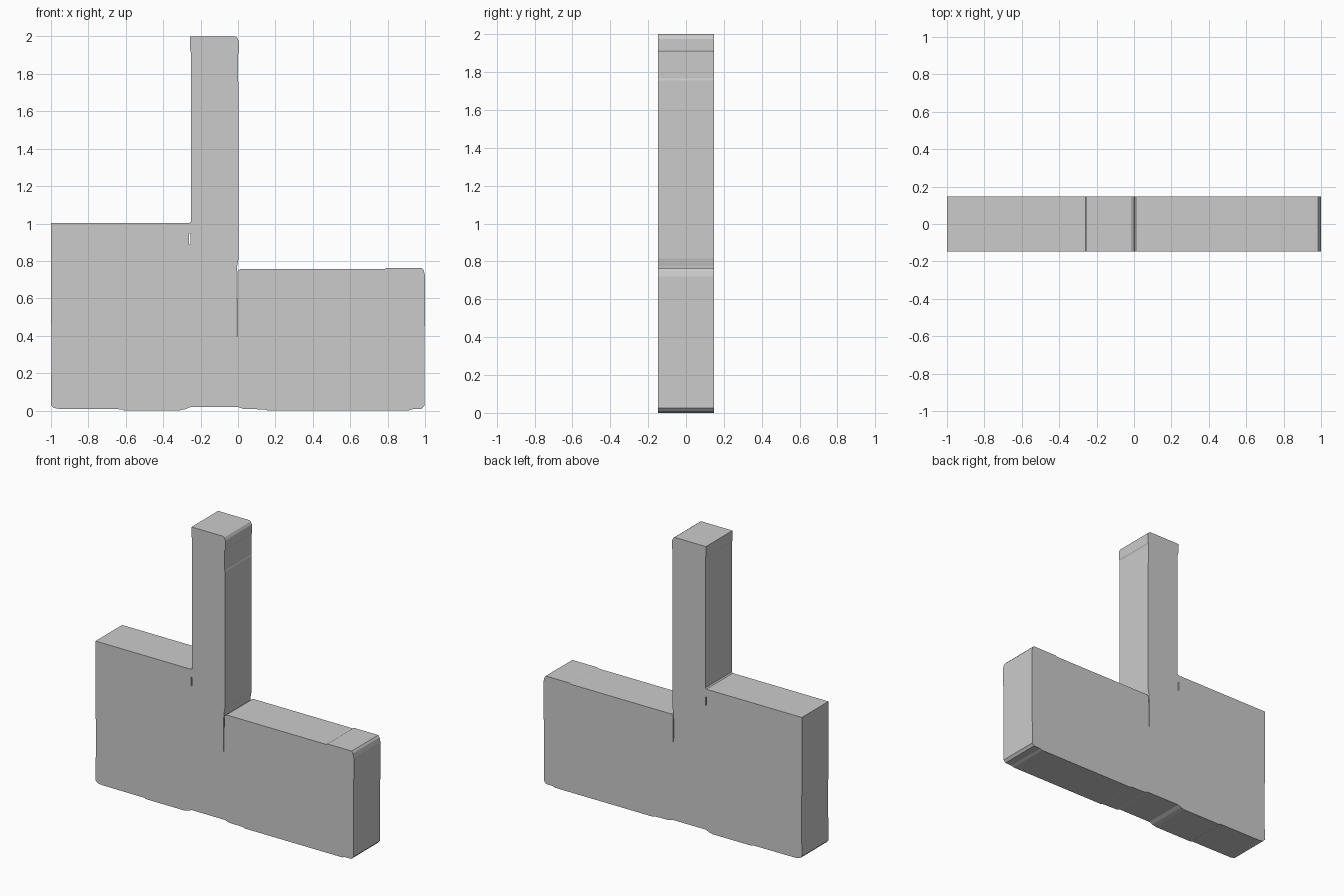
import bpy, bmesh

if "Cube" in bpy.data.objects:
    bpy.data.objects.remove(bpy.data.objects["Cube"])

HALF_DEPTH = 0.147


def extrude_profile(name, points, half_depth):
    """Extrude a closed x/z outline symmetrically along y."""
    bm = bmesh.new()
    face = bm.faces.new([bm.verts.new((x, -half_depth, z)) for x, z in points])
    moved = bmesh.ops.extrude_face_region(bm, geom=[face])["geom"]
    bmesh.ops.translate(bm, vec=(0, 2 * half_depth, 0),
                        verts=[v for v in moved if isinstance(v, bmesh.types.BMVert)])
    bmesh.ops.recalc_face_normals(bm, faces=bm.faces[:])
    mesh = bpy.data.meshes.new(name)
    bm.to_mesh(mesh)
    bm.free()
    obj = bpy.data.objects.new(name, mesh)
    bpy.context.collection.objects.link(obj)
    return obj


# Slightly worn underside, left to right
underside = [(-1, 0.03), (-0.985, 0.014), (-0.95, 0.008), (-0.62, 0.007),
             (-0.61, 0.001), (-0.31, 0.001), (-0.28, 0.008), (-0.255, 0.019),
             (0, 0.019), (0.03, 0.009), (0.14, 0.006), (0.16, 0),
             (0.91, 0), (0.93, 0.007), (0.98, 0.008), (0.996, 0.025)]
# Low right block, then the narrow seam down beside the column
right_block = [(1, 0.72), (0.993, 0.75), (0.983, 0.763), (0.795, 0.763),
               (0.785, 0.757), (0.012, 0.757), (-0.003, 0.745),
               (-0.006, 0.30), (-0.009, 0.72), (-0.004, 0.775)]
# Tall column
column = [(0.003, 0.815), (0.003, 1.755), (0, 1.765), (0, 1.905),
          (0.005, 1.915), (0.005, 1.975), (-0.004, 1.993), (-0.015, 2),
          (-0.257, 2), (-0.257, 1.935), (-0.252, 1.915), (-0.252, 1.01)]
# Taller left block
left_block = [(-0.26, 1.003), (-1, 1.003), (-1, 0.46), (-0.996, 0.45)]

body = extrude_profile("stepped_body", underside + right_block + column + left_block,
                       HALF_DEPTH)

# Small slot through the left block
slot = extrude_profile("slot_cutter", [(-0.262, 0.888), (-0.254, 0.888),
                                       (-0.254, 0.948), (-0.262, 0.948)], 0.3)
slot.hide_render = True
slot.hide_viewport = True
slot.display_type = 'WIRE'
cut = body.modifiers.new("slot", 'BOOLEAN')
cut.operation = 'DIFFERENCE'
cut.solver = 'EXACT'
cut.object = slot
